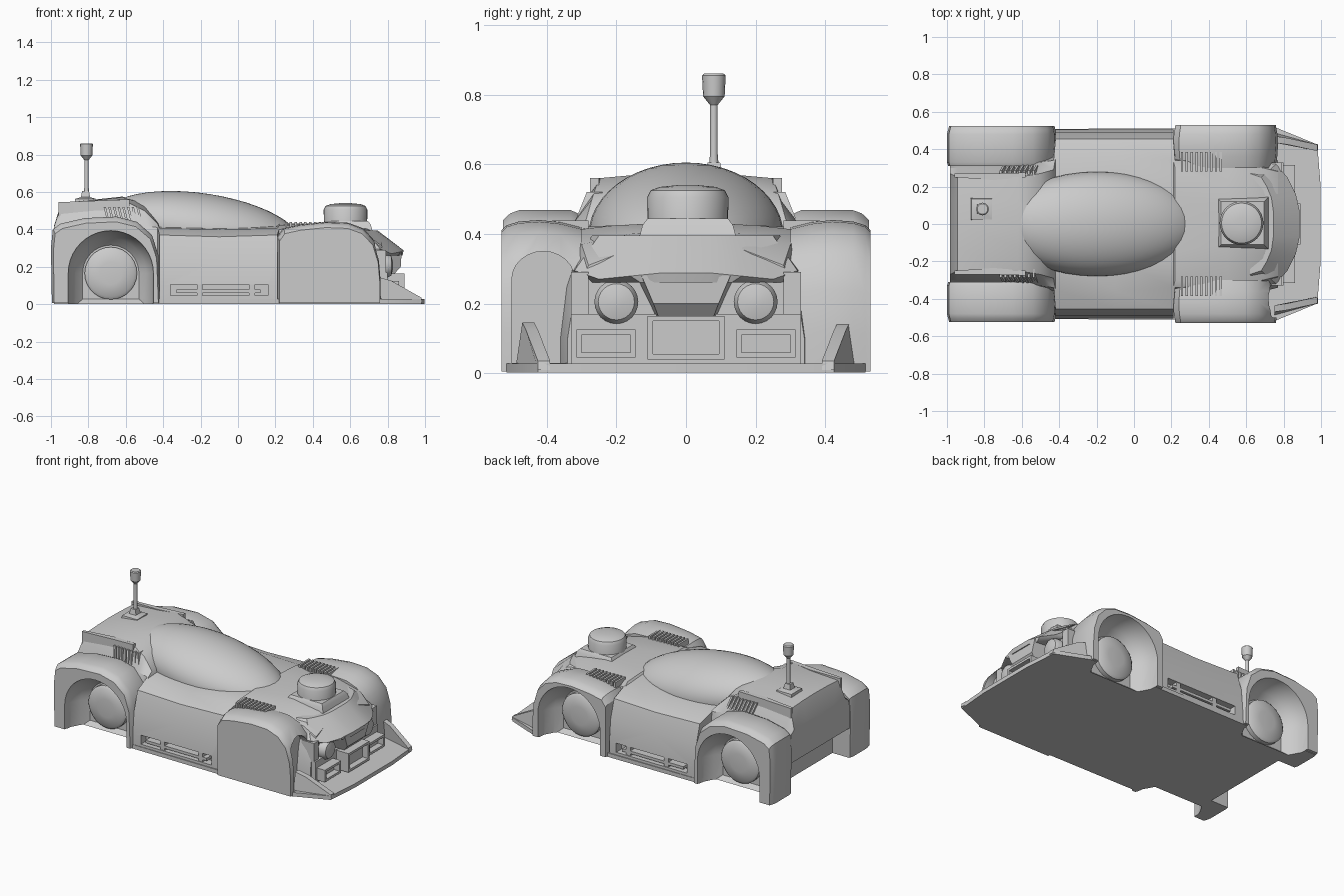
import bpy, bmesh, math
from math import sin, cos, pi

if "Cube" in bpy.data.objects:
    bpy.data.objects.remove(bpy.data.objects["Cube"])

grey = bpy.data.materials.new("body grey")
grey.diffuse_color = (0.6, 0.6, 0.6, 1)
grey.use_nodes = True
grey.node_tree.nodes["Principled BSDF"].inputs["Base Color"].default_value = grey.diffuse_color


def finish(name, bm):
    bmesh.ops.recalc_face_normals(bm, faces=bm.faces)
    me = bpy.data.meshes.new(name)
    bm.to_mesh(me)
    bm.free()
    me.materials.append(grey)
    ob = bpy.data.objects.new(name, me)
    bpy.context.collection.objects.link(ob)
    return ob


def loft(name, rings):
    """Closed skin through rings of equal point count, capped at both ends."""
    bm = bmesh.new()
    vs = [[bm.verts.new(p) for p in r] for r in rings]
    n = len(rings[0])
    for a, b in zip(vs, vs[1:]):
        for i in range(n):
            j = (i + 1) % n
            bm.faces.new((a[i], a[j], b[j], b[i]))
    bm.faces.new(vs[0])
    bm.faces.new(vs[-1])
    return finish(name, bm)


def box(name, x0, x1, y0, y1, z0, z1):
    q = [(x0, y0), (x1, y0), (x1, y1), (x0, y1)]
    return loft(name, [[(x, y, z) for x, y in q] for z in (z0, z1)])


def turned(name, x, y, prof, n=24):
    """Turned part: prof is (radius, z) from bottom to top."""
    return loft(name, [[(x + r * cos(2 * pi * i / n), y + r * sin(2 * pi * i / n), z)
                        for i in range(n)] for r, z in prof])


def cut(ob, cutters):
    bpy.context.view_layer.objects.active = ob
    for c in cutters:
        m = ob.modifiers.new("cut", 'BOOLEAN')
        m.operation, m.object, m.solver = 'DIFFERENCE', c, 'EXACT'
        bpy.ops.object.modifier_apply(modifier=m.name)


def mirrored(half):
    return half + [(x, -y) for x, y in reversed(half)]


# wheel well cutters: D-shaped bowls narrowing inwards
def well(cx, s):
    d = [(.235 * cos(pi * i / 20), .235 * sin(pi * i / 20)) for i in range(21)]
    d += [(-.235, -.215), (.235, -.215)]
    return loft("well_cutter", [[(cx + k * x, s * y, .165 + k * z) for x, z in d]
                                for y, k in ((.37, .64), (.41, .8), (.47, .94), (.58, 1))])


REAR, FRONT = -.68, .49
wells = {(REAR, 1): well(REAR, 1), (REAR, -1): well(REAR, -1), (FRONT, 1): well(FRONT, 1)}
cutters = list(wells.values())

# main hull: x, sill y, shoulder y/z, deck y/z, centre z
stations = [
    (-.985, .34, .30, .39, .27, .41, .415), (-.945, .34, .30, .41, .25, .53, .54),
    (-.62, .36, .31, .42, .25, .56, .575), (-.5, .36, .33, .42, .27, .50, .55),
    (-.43, .36, .34, .41, .29, .43, .46), (-.42, .505, .455, .37, .35, .405, .42),
    (-.1, .505, .455, .36, .36, .40, .41), (.21, .505, .455, .37, .34, .405, .42),
    (.22, .36, .34, .40, .30, .42, .43), (.5, .36, .33, .41, .20, .425, .43),
    (.69, .36, .30, .37, .16, .40, .41), (.77, .34, .28, .31, .15, .36, .37)]
rings = []
for x, sy, hy, hz, dy, dz, cz in stations:
    half = [(sy, .01), (sy, .1), ((sy + hy) / 2 + .012, (hz + .12) / 2), (hy, hz),
            (dy, dz), (dy * .5, cz - (cz - dz) * .25)]
    rings.append([(x, y, z) for y, z in half] + [(x, 0, cz)] +
                 [(x, -y, z) for y, z in reversed(half)])
hull = loft("main_hull", rings)
notch = box("rear_notch", -1.1, -.86, -.31, .31, -.1, .2)
slots = [box("skirt_slot", -.36, .16, min(s * .45, s * .6), max(s * .45, s * .6), .045, .105)
         for s in (1, -1)]
cut(hull, [notch] + slots)

# floor and splitter
plan = mirrored([(-.985, .505), (.76, .515), (.98, .425), (.998, .2)])
floor = loft("floor_and_splitter", [[(x, y, z) for x, y in plan] for z in (.002, .028)])
cut(floor, cutters + [notch])

# fenders
rear_prof = [(-.995, .005), (-1, .3), (-.99, .40), (-.95, .43), (-.82, .46), (-.65, .468),
             (-.54, .44), (-.46, .37), (-.425, .26), (-.415, .005)]
front_prof = [(.21, .005), (.21, .36), (.24, .405), (.33, .425), (.47, .44), (.59, .435),
              (.67, .405), (.73, .34), (.76, .24), (.77, .12), (.77, .005)]


def fender(name, prof, cx, s):
    rs = [(.30, .95), (.36, .985), (.42, 1), (.48, .99), (.515, .965), (.53, .93)]
    if cx == REAR:
        rs = [(.31, .98), (.33, 1), (.48, 1), (.505, .98), (.525, .94)]
    return loft(name, [[(cx + (x - cx) * max(k, .96), s * y, .005 + (z - .005) * k)
                        for x, z in prof] for y, k in rs])


for s, side in ((1, "left"), (-1, "right")):
    f = fender("rear_fender_" + side, rear_prof, REAR, s)
    cut(f, [wells[(REAR, s)]])
    f = fender("front_fender_" + side, front_prof, FRONT, s)
    if s == 1:
        cut(f, [wells[(FRONT, 1)]])
    else:
        # arched recess in the nose end of the closed fender
        arch = [(-.41 + .09 * cos(pi * i / 12), .27 + .08 * sin(pi * i / 12)) for i in range(13)]
        arch += [(-.5, .03), (-.32, .03)]
        c = loft("arch_cutter", [[(x, y, z) for y, z in arch] for x in (.685, .9)])
        cut(f, [c])
        cutters.append(c)

# wheel hubs, domed outwards
for cx, s in wells:
    loft("wheel_hub", [[(cx + r * cos(pi * i / 14), s * y, .165 + r * sin(pi * i / 14))
                        for i in range(28)]
                       for r, y in ((.14, .35), (.14, .40), (.125, .412), (.06, .42))])

# side skirt bars
for s in (1, -1):
    a, b = sorted((s * .44, s * .50))
    box("skirt_bar", -.33, .12, a, b, .06, .078)
    for x in (-.22, .06):
        box("skirt_post", x, x + .03, a, b, .045, .105)

# canopy: sphere sheared rearwards into a teardrop
bm = bmesh.new()
bmesh.ops.create_uvsphere(bm, u_segments=40, v_segments=24, radius=1)
for v in bm.verts:
    x, y, z = v.co
    z = max(z, -.1)
    v.co = (-.19 + .5 * x - .17 * max(z, 0), .28 * y, .395 + .21 * z)
finish("canopy", bm)

# rear deck fins and louvres
for s in (1, -1):
    fin = [(-.96, .25), (-.75, .235), (-.58, .25), (-.58, .275), (-.75, .27), (-.96, .27)]
    loft("deck_fin", [[(x, s * y, z + .04 * (x + .96)) for x, y in fin] for z in (.42, .545)])
    for i in range(8):
        x = -.72 + i * .025
        loft("rear_louvre", [[(x + dx + (.525 - z) * .25, s * y, z) for dx, y in
                              ((0, .24), (.012, .24), (.012, o), (0, o))]
                             for z, o in ((.445, .315), (.52, .285))])
    # front deck louvres
    for i in range(9):
        x = .25 + i * .026
        a, b = sorted((s * .28, s * .385))
        box("front_louvre", x, x + .013, a, b, .39, .438)

# antenna
loft("antenna_base", [[(-.815 + a * x, .08 + a * y, z) for x, y in
                       ((-1, -1), (1, -1), (1, 1), (-1, 1))]
                      for a, z in ((.06, .53), (.055, .563), (.025, .572), (.018, .605))])
turned("antenna", -.81, .08, [(.016, .57), (.011, .63), (.011, .77), (.031, .795),
                              (.034, .855), (.028, .86)], 16)

# intake on the front deck
loft("intake_base", [[(.58 + a * x, .005 + a * y, z) for x, y in
                      ((-1, -1), (1, -1), (1, 1), (-1, 1))]
                     for a, z in ((.145, .37), (.13, .425), (.115, .445))])
turned("intake_drum", .575, .005, [(.115, .4), (.117, .505), (.107, .525), (.08, .535), (.03, .54)], 32)

# nose visor and beak
outer = mirrored([(.66, .33), (.76, .32), (.82, .25), (.865, .16), (.885, .07)])
top = mirrored([(.62, .27), (.68, .25), (.71, .20), (.735, .14), (.745, .07)])
low = mirrored([(.66, .32), (.74, .31), (.79, .24), (.86, .13), (.88, .07)])
loft("nose_visor", [[(x, y, z) for x, y in low[:]] for z in (.26,)] +
     [[(x, y, .295 - .1 * abs(y) * (x > .8)) for x, y in outer],
      [(x, y, .395) for x, y in top]])
loft("nose_beak", [[(x, y, z) for x, y in ((.7, w), (e, w * .85), (e, -w * .85), (.7, -w))]
                   for z, w, e in ((.155, .09, .83), (.2, .11, .87), (.28, .15, .875))])

# bumper core, headlights and grille frames
box("bumper_core", .7, .80, -.33, .33, .02, .17)


def grille(name, y, w, z0, z1, x):
    for n, a, b, c, d in (("top", -w, w, z1 - .015, z1), ("bottom", -w, w, z0, z0 + .015),
                          ("left", -w, -w + .015, z0, z1), ("right", w - .015, w, z0, z1)):
        box(name + "_" + n, .78, x, y + a, y + b, c, d)
    box(name + "_panel", .78, x - .04, y - w, y + w, z0, z1)


grille("centre_grille", 0, .11, .04, .165, .89)
for s in (1, -1):
    grille("side_grille", s * .23, .085, .045, .125, .86)
    loft("headlight", [[(x, s * .2 + r * cos(pi * i / 12), .205 + r * sin(pi * i / 12))
                        for i in range(24)]
                       for r, x in ((.063, .74), (.063, .80), (.052, .82), (.02, .828))])
    # splitter end plates
    loft("end_plate", [[(x, s * (y + o), z) for x, y, z in
                        ((.75, .475, .01), (.75, .455, .145), (.82, .445, .125), (.98, .41, .035), (.985, .41, .01))]
                       for o in (-.02, .015)])
    # inner cheek beside the headlight
    box("nose_cheek", .7, .79, min(s * .28, s * .33), max(s * .28, s * .33), .02, .29)

# tidy up and shade
for c in cutters + slots + [notch]:
    bpy.data.objects.remove(c)
for ob in list(bpy.context.scene.objects):
    bpy.ops.object.select_all(action='DESELECT')
    ob.select_set(True)
    bpy.context.view_layer.objects.active = ob
    bpy.ops.object.shade_smooth_by_angle(angle=math.radians(32))
